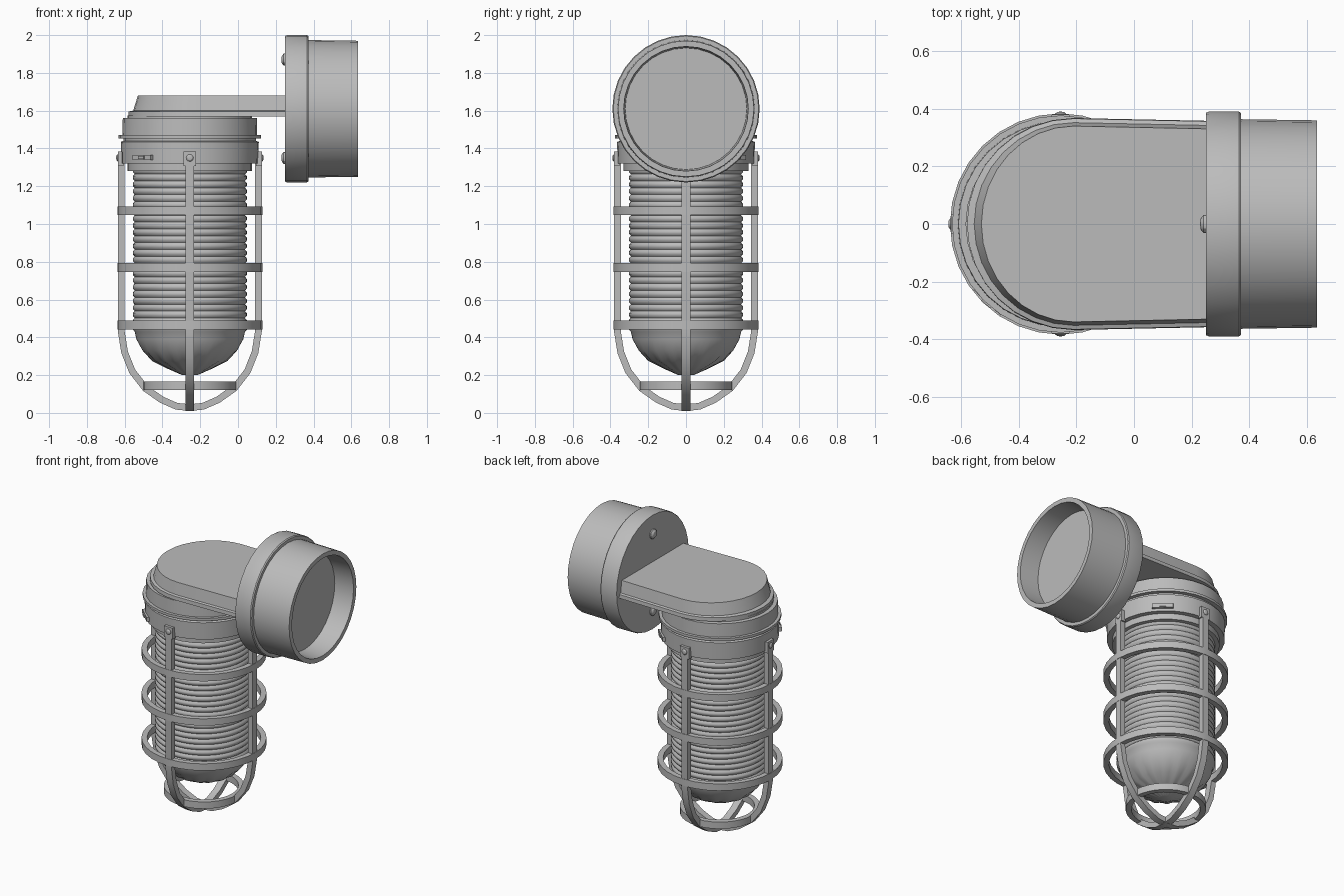
import bpy, bmesh
from math import sin, cos, pi, radians
from mathutils import Matrix, Vector

if "Cube" in bpy.data.objects:
    bpy.data.objects.remove(bpy.data.objects["Cube"], do_unlink=True)

GREY = (0.5, 0.5, 0.5, 1)
mat = bpy.data.materials.new("plain grey")
mat.use_nodes = True
mat.diffuse_color = GREY
mat.node_tree.nodes["Principled BSDF"].inputs["Base Color"].default_value = GREY

LAMP = Matrix.Translation((-0.255, 0, 0))
BOX = Matrix.Translation((0, 0, 1.61)) @ Matrix.Rotation(pi / 2, 4, 'Y')


def finish(name, bm, matrix=Matrix(), angle=30):
    bmesh.ops.remove_doubles(bm, verts=bm.verts, dist=0.0005)
    bmesh.ops.recalc_face_normals(bm, faces=bm.faces)
    bm.transform(matrix)
    mesh = bpy.data.meshes.new(name)
    bm.to_mesh(mesh)
    bm.free()
    mesh.materials.append(mat)
    obj = bpy.data.objects.new(name, mesh)
    bpy.context.collection.objects.link(obj)
    bpy.ops.object.select_all(action='DESELECT')
    obj.select_set(True)
    bpy.context.view_layer.objects.active = obj
    bpy.ops.object.shade_smooth_by_angle(angle=radians(angle))
    return obj


def loft(bm, loops, closed=False):
    """Skin a list of equally long vertex loops."""
    rows = [[bm.verts.new(p) for p in loop] for loop in loops]
    pairs = list(zip(rows, rows[1:])) + ([(rows[-1], rows[0])] if closed else [])
    for a, b in pairs:
        for i in range(len(a)):
            j = (i + 1) % len(a)
            bm.faces.new((a[i], a[j], b[j], b[i]))
    if not closed:
        bm.faces.new(rows[0])
        bm.faces.new(rows[-1])


def lathe(name, profile, matrix=LAMP, segs=32, closed=False, flute=None, angle=30):
    """Revolve (radius, height) points; flute scales the radius by angle."""
    loops = []
    for r, z in profile:
        loop = []
        for i in range(segs):
            a = 2 * pi * i / segs
            k = r * (flute(i, z) if flute else 1)
            loop.append((k * cos(a), k * sin(a), z))
        loops.append(loop)
    bm = bmesh.new()
    loft(bm, loops, closed)
    return finish(name, bm, matrix, angle)


def box(name, size, matrix):
    bm = bmesh.new()
    bmesh.ops.create_cube(bm, size=1, matrix=Matrix.Diagonal((*size, 1)))
    return finish(name, bm, matrix)


# Ribbed glass jar with a fluted dome
glass = [(0.04, 0.2), (0.12, 0.235), (0.2, 0.275), (0.25, 0.33), (0.283, 0.39)]
ribs, bottom, top = 24, 0.43, 1.3
pitch = (top - bottom) / ribs
for n in range(ribs):
    z = bottom + n * pitch
    glass += [(0.292, z), (0.302, z + pitch * 0.3), (0.302, z + pitch * 0.7)]
glass.append((0.292, top))
lathe("glass_jar", glass, segs=64, angle=50,
      flute=lambda i, z: 0.95 if z < 0.3 and i % 4 > 1 else 1)

# Collar that holds the jar, and the cap above it
lathe("jar_collar", [(0.28, 1.28), (0.33, 1.28), (0.33, 1.32), (0.362, 1.32),
                     (0.365, 1.435), (0.35, 1.44), (0.35, 1.47)])
lathe("cap_flange", [(0.34, 1.453), (0.377, 1.453), (0.377, 1.47), (0.34, 1.47)])
lathe("cap", [(0.357, 1.468), (0.355, 1.56), (0.33, 1.562), (0.33, 1.575)])

# Arm with a rounded end and a lip around its foot
def arm_outline(reach, half, z):
    arc = [(-0.21 - reach * sin(pi * i / 16), half * cos(pi * i / 16), z)
           for i in range(17)]
    return arc + [(0.27, -half + 0.01, z), (0.27, half - 0.01, z)]


bm = bmesh.new()
loft(bm, [arm_outline(*level) for level in
          ((0.37, 0.368, 1.57), (0.37, 0.366, 1.595), (0.345, 0.352, 1.6), (0.32, 0.34, 1.68))])
finish("arm", bm)

# Junction box, open toward the wall, with a wide front flange
lathe("junction_box", [(0.35, 0.36), (0.364, 0.36), (0.36, 0.635), (0.33, 0.635),
                       (0.322, 0.5)], BOX)
lathe("box_flange", [(0.386, 0.25), (0.39, 0.26), (0.39, 0.365), (0.385, 0.372)], BOX)


def screw(name, matrix):
    lathe(name, [(0.032, -0.01), (0.032, 0.008), (0.02, 0.018), (0.006, 0.02)], matrix, 12)


for label, z in (("upper", 1.87), ("lower", 1.35)):
    screw(label + "_box_screw",
          Matrix.Translation((0.25, 0, z)) @ Matrix.Rotation(-pi / 2, 4, 'Y'))

# Cage straps: a flat bar bent under the jar, one per quarter
path = [Vector(p) for p in ((0.363, 1.34), (0.363, 0.43), (0.345, 0.32), (0.305, 0.22),
                            (0.235, 0.13), (0.15, 0.07), (0.07, 0.035), (0, 0.028))]
WIDTH, THICK = 0.046, 0.036
sections = []
for i, p in enumerate(path):
    d = (path[min(i + 1, len(path) - 1)] - path[max(i - 1, 0)]).normalized()
    if i == len(path) - 1:
        d = Vector((-1, 0))
    n = Vector((-d.y, d.x)) * THICK / 2
    sections.append([((p + s * n).x, w * WIDTH / 2, (p + s * n).y)
                     for s, w in ((1, 1), (1, -1), (-1, -1), (-1, 1))])

for k, side in enumerate(("left", "back", "right", "front")):
    turn = LAMP @ Matrix.Rotation(k * pi / 2, 4, 'Z')
    bm = bmesh.new()
    loft(bm, sections)
    finish(side + "_cage_strap", bm, turn)
    box(side + "_strap_tab", (0.03, 0.065, 0.075), turn @ Matrix.Translation((0.366, 0, 1.345)))
    screw(side + "_strap_screw", turn @ Matrix.Translation((0.378, 0, 1.35))
          @ Matrix.Rotation(pi / 2, 4, 'Y') @ Matrix.Scale(0.6, 4))

# Cage rings
for label, z, r in (("top", 1.07, 0.384), ("middle", 0.77, 0.384),
                    ("lower", 0.465, 0.384), ("bottom", 0.143, 0.247)):
    lathe(label + "_cage_ring", [(r - 0.035, z - 0.023), (r, z - 0.023),
                                 (r, z + 0.023), (r - 0.035, z + 0.023)], closed=True)

# Two small latches on the collar, on opposite sides
for label, deg in (("front", 227), ("back", 47)):
    spin = LAMP @ Matrix.Rotation(radians(deg), 4, 'Z')
    box(label + "_latch", (0.02, 0.13, 0.028), spin @ Matrix.Translation((0.364, 0, 1.352)))
    box(label + "_latch_stop", (0.03, 0.04, 0.018), spin @ Matrix.Translation((0.366, 0, 1.352)))
